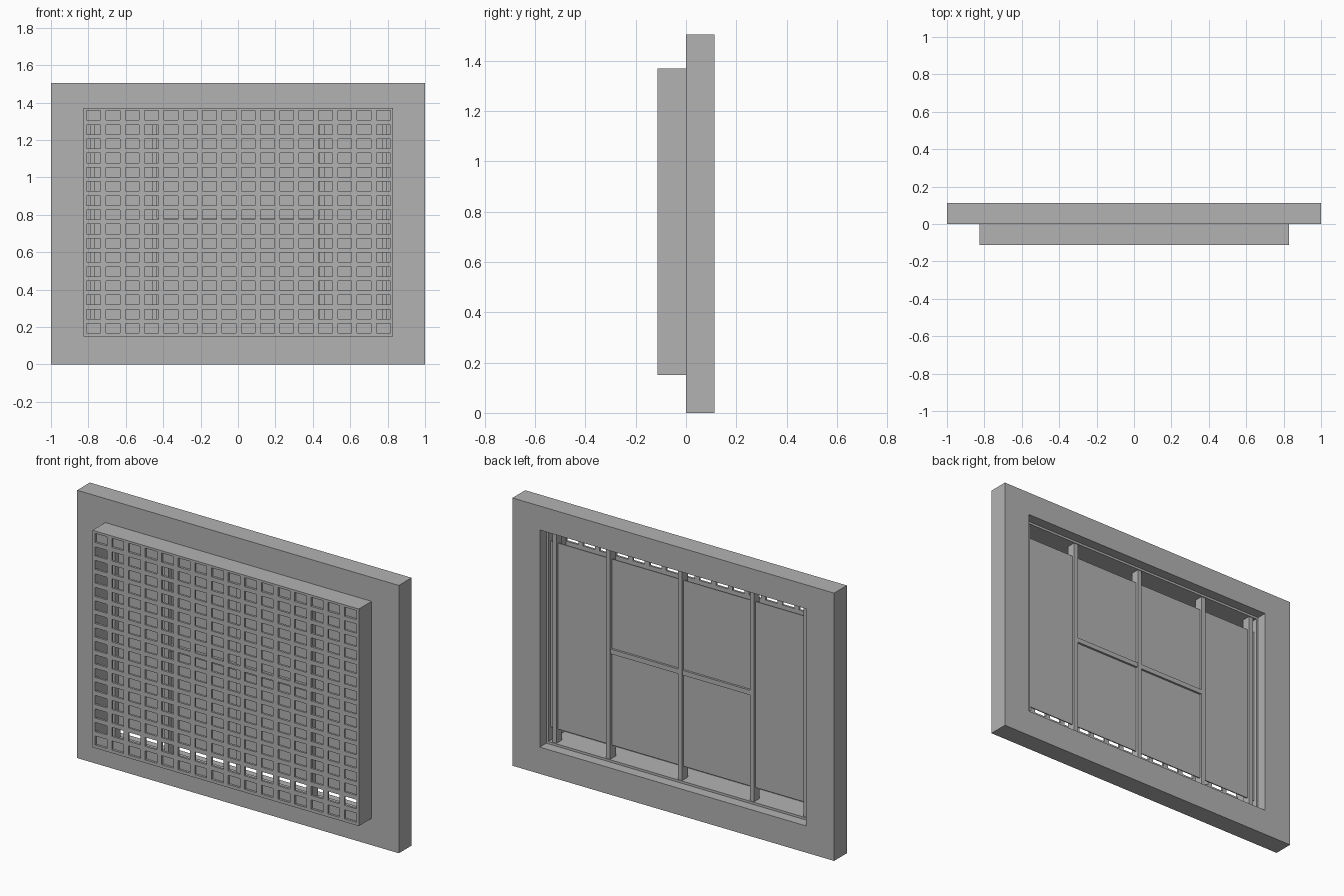
import bpy
import bmesh

if "Cube" in bpy.data.objects:
    bpy.data.objects.remove(bpy.data.objects["Cube"], do_unlink=True)

grey = bpy.data.materials.new("plain_grey")
grey.use_nodes = True
grey.diffuse_color = (0.45, 0.45, 0.45, 1)
grey.node_tree.nodes["Principled BSDF"].inputs["Base Color"].default_value = grey.diffuse_color


def finish(name, bm):
    bmesh.ops.recalc_face_normals(bm, faces=bm.faces[:])
    mesh = bpy.data.meshes.new(name)
    bm.to_mesh(mesh)
    bm.free()
    mesh.materials.append(grey)
    obj = bpy.data.objects.new(name, mesh)
    bpy.context.collection.objects.link(obj)
    return obj


def panel(name, xs, zs, y0, y1, is_hole=lambda i, j: False):
    """Slab cut on a grid of x and z lines, leaving the hole cells open."""
    bm = bmesh.new()
    rows = [[bm.verts.new((x, y0, z)) for x in xs] for z in zs]
    for j in range(len(zs) - 1):
        for i in range(len(xs) - 1):
            if not is_hole(i, j):
                bm.faces.new((rows[j][i], rows[j][i + 1],
                              rows[j + 1][i + 1], rows[j + 1][i]))
    # Pull the sheet back into a solid with walls round every opening
    sheet = bm.faces[:]
    rim = [e for e in bm.edges if e.is_boundary]
    copy = bmesh.ops.duplicate(bm, geom=bm.verts[:] + bm.edges[:] + sheet)
    vmap = copy["vert_map"]
    for e in rim:
        a, b = e.verts
        bm.faces.new((a, b, vmap[b], vmap[a]))
    for v in rows:
        for vert in v:
            vmap[vert].co.y = y1
    return finish(name, bm)


def centre_hole(i, j):
    return i == 1 and j == 1


# Main extents of the opening and the sleeve set into it
LEFT, RIGHT, LOW, HIGH = -0.825, 0.83, 0.15, 1.37
WALL = 0.013
inner_x = (LEFT + WALL, RIGHT - WALL)
inner_z = (LOW + WALL, HIGH - WALL)

# Outer surround and projecting sleeve
panel("outer_frame", (-1, LEFT, RIGHT, 1), (0, LOW, HIGH, 1.505), 0, 0.113, centre_hole)
panel("sleeve", (LEFT, *inner_x, RIGHT), (LOW, *inner_z, HIGH), -0.101, 0.055, centre_hole)


# Front grille with sixteen by sixteen openings
def hole_lines(first, pitch, half, low, high):
    lines = [low]
    for k in range(16):
        centre = first + pitch * k
        lines += [centre - half, centre + half]
    return lines + [high]


panel("front_grille",
      hole_lines(-0.772, 0.1033, 0.037, LEFT, RIGHT),
      hole_lines(0.193, 0.0759, 0.0255, LOW, HIGH),
      -0.113, -0.101, lambda i, j: i % 2 == 1 and j % 2 == 1)

# Backing strips behind the top and bottom rows
panel("lower_strip", inner_x, (inner_z[0], 0.225), -0.1, -0.092)
panel("upper_strip", inner_x, (1.3, inner_z[1]), -0.1, -0.092)

# Window pane, upright bars and cross bar
panel("pane", inner_x, (0.238, 1.283), 0.03, 0.036)
uprights = {"right_stile": -0.778, "right_mullion": -0.445, "centre_mullion": 0.002,
            "left_mullion": 0.449, "left_stile": 0.783}
for name, x in uprights.items():
    panel(name, (x - 0.013, x + 0.013), inner_z, 0, 0.05)
panel("cross_bar", (-0.432, 0.436), (0.755, 0.782), 0.002, 0.048)
